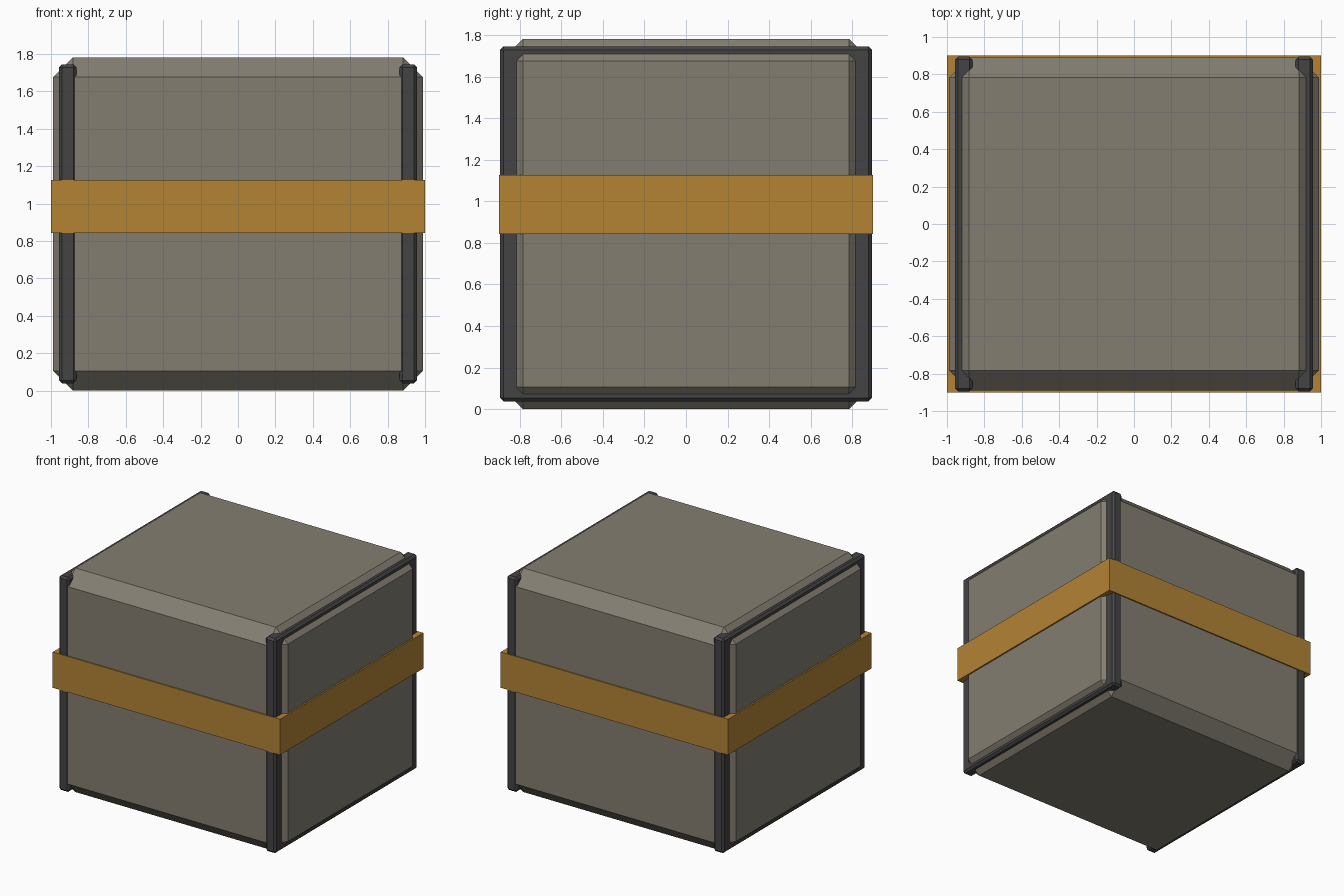
import bpy

if "Cube" in bpy.data.objects:
    bpy.data.objects.remove(bpy.data.objects["Cube"])


def material(name, rgb):
    m = bpy.data.materials.new(name)
    m.diffuse_color = (*rgb, 1.0)
    m.use_nodes = True
    m.node_tree.nodes["Principled BSDF"].inputs["Base Color"].default_value = m.diffuse_color
    return m


def box(name, lo, hi, mat, bevel=0.0):
    """Flat-shaded box between two corners, with optional single-step chamfer."""
    bpy.ops.mesh.primitive_cube_add(size=1, location=[(a + b) / 2 for a, b in zip(lo, hi)])
    ob = bpy.context.object
    ob.name = name
    ob.scale = [b - a for a, b in zip(lo, hi)]
    bpy.ops.object.transform_apply(location=False, rotation=False, scale=True)
    ob.data.materials.append(mat)
    if bevel:
        mod = ob.modifiers.new("chamfer", 'BEVEL')
        mod.width = bevel
        mod.segments = 1
        mod.limit_method = 'NONE'
        bpy.ops.object.modifier_apply(modifier=mod.name)
    return ob


grey = material("warm grey", (0.23, 0.208, 0.166))
dark = material("dark metal", (0.057, 0.057, 0.058))
ochre = material("ochre", (0.455, 0.23, 0.036))

# Chamfered crate body
box("crate_body", (-0.988, -0.89, 0), (0.988, 0.89, 1.782), grey, 0.106)

# Dark rims near both ends, showing around the body's chamfered edges
for side, x in (("left", -0.91), ("right", 0.91)):
    box(side + "_rim", (x - 0.046, -0.895, 0.038), (x + 0.046, 0.895, 1.745), dark, 0.016)

# Band wrapped around the middle
box("middle_band", (-1.0, -0.9, 0.842), (1.0, 0.9, 1.126), ochre)
